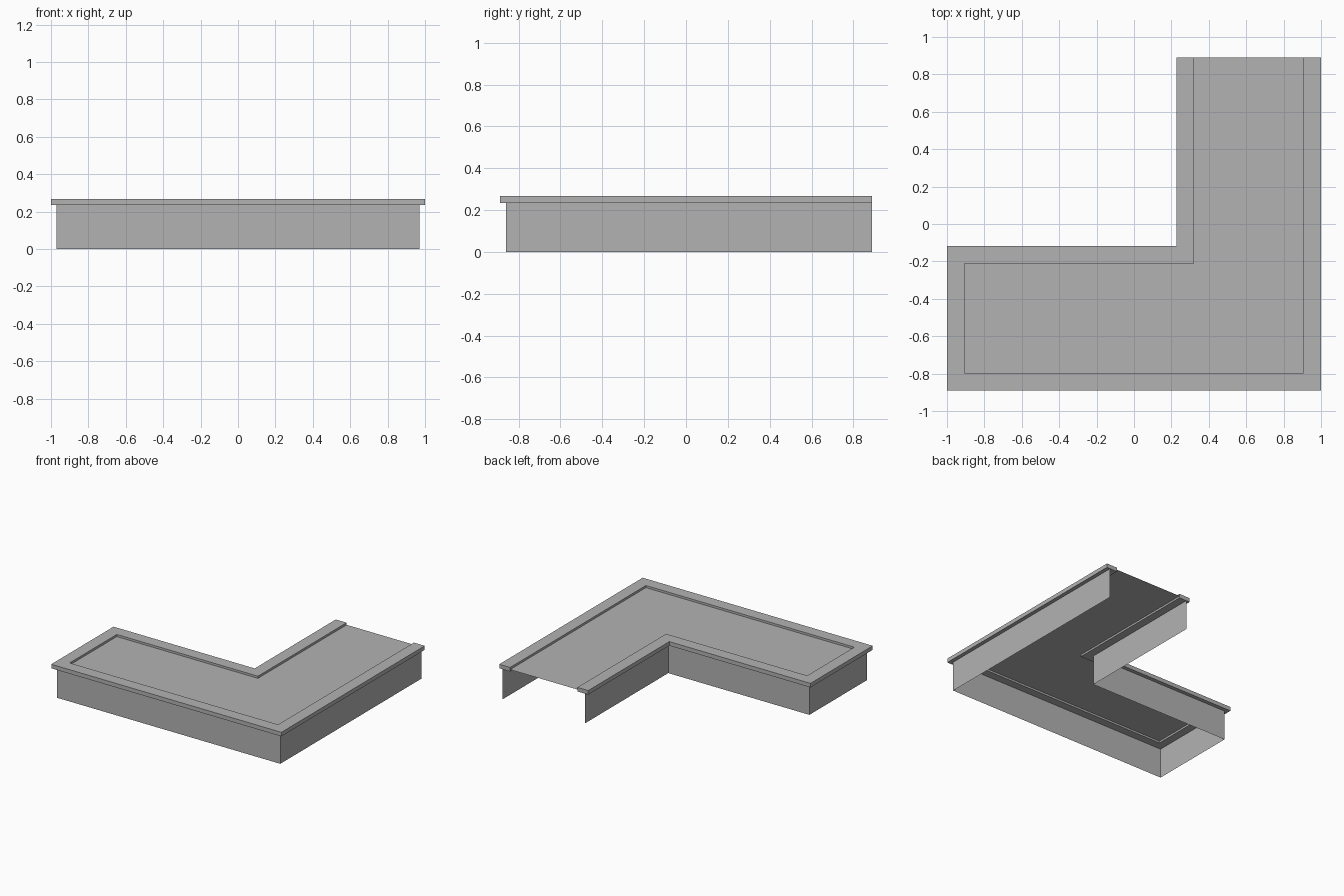
import bpy
import bmesh
from mathutils import Vector

if "Cube" in bpy.data.objects:
    bpy.data.objects.remove(bpy.data.objects["Cube"], do_unlink=True)

# Main dimensions
RIM_WIDTH = 0.094
WALL_INSET = 0.03
RIM_BOTTOM, DECK_Z, RIM_TOP = 0.235, 0.25, 0.267

# Outer edge of the L shape, open at the back end, interior on the left
OUTLINE = [Vector(p) for p in ((0.227, 0.89), (0.227, -0.117), (-1, -0.117),
                               (-1, -0.89), (1, -0.89), (1, 0.89))]

grey = bpy.data.materials.new("light_grey")
grey.use_nodes = True
colour = (0.45, 0.45, 0.45, 1)
grey.diffuse_color = colour
grey.node_tree.nodes["Principled BSDF"].inputs["Base Color"].default_value = colour


def inset(distance):
    """Outline moved inwards with mitred right-angle corners."""
    normals = []
    for a, b in zip(OUTLINE, OUTLINE[1:]):
        d = (b - a).normalized()
        normals.append(Vector((-d.y, d.x)))
    points = []
    for i, p in enumerate(OUTLINE):
        shift = normals[min(i, len(normals) - 1)].copy()
        if 0 < i < len(normals):
            shift += normals[i - 1]
        points.append(p + shift * distance)
    return points


def finish(bm, name):
    mesh = bpy.data.meshes.new(name)
    bm.to_mesh(mesh)
    bm.free()
    mesh.materials.append(grey)
    obj = bpy.data.objects.new(name, mesh)
    bpy.context.collection.objects.link(obj)


def sweep(name, profile, closed):
    """Run a profile of (inset, height) points along the outline."""
    bm = bmesh.new()
    rows = [[bm.verts.new((p.x, p.y, z)) for p in inset(d)] for d, z in profile]
    pairs = list(zip(rows, rows[1:]))
    if closed:
        pairs.append((rows[-1], rows[0]))
    for low, high in pairs:
        for i in range(len(OUTLINE) - 1):
            bm.faces.new((low[i + 1], high[i + 1], high[i], low[i])[::-1])
    if closed:
        bm.faces.new([r[0] for r in rows])
        bm.faces.new([r[-1] for r in rows])
        bmesh.ops.recalc_face_normals(bm, faces=bm.faces)
    finish(bm, name)


# Thin side walls, open underneath and at the back
sweep("side_walls", [(WALL_INSET, 0), (WALL_INSET, RIM_BOTTOM)], False)

# Solid overhanging rim
sweep("rim", [(0, RIM_BOTTOM), (0, RIM_TOP),
              (RIM_WIDTH, RIM_TOP), (RIM_WIDTH, RIM_BOTTOM)], True)

# Recessed deck inside the rim
bm = bmesh.new()
bm.faces.new([bm.verts.new((p.x, p.y, DECK_Z)) for p in inset(RIM_WIDTH)])
finish(bm, "deck")
